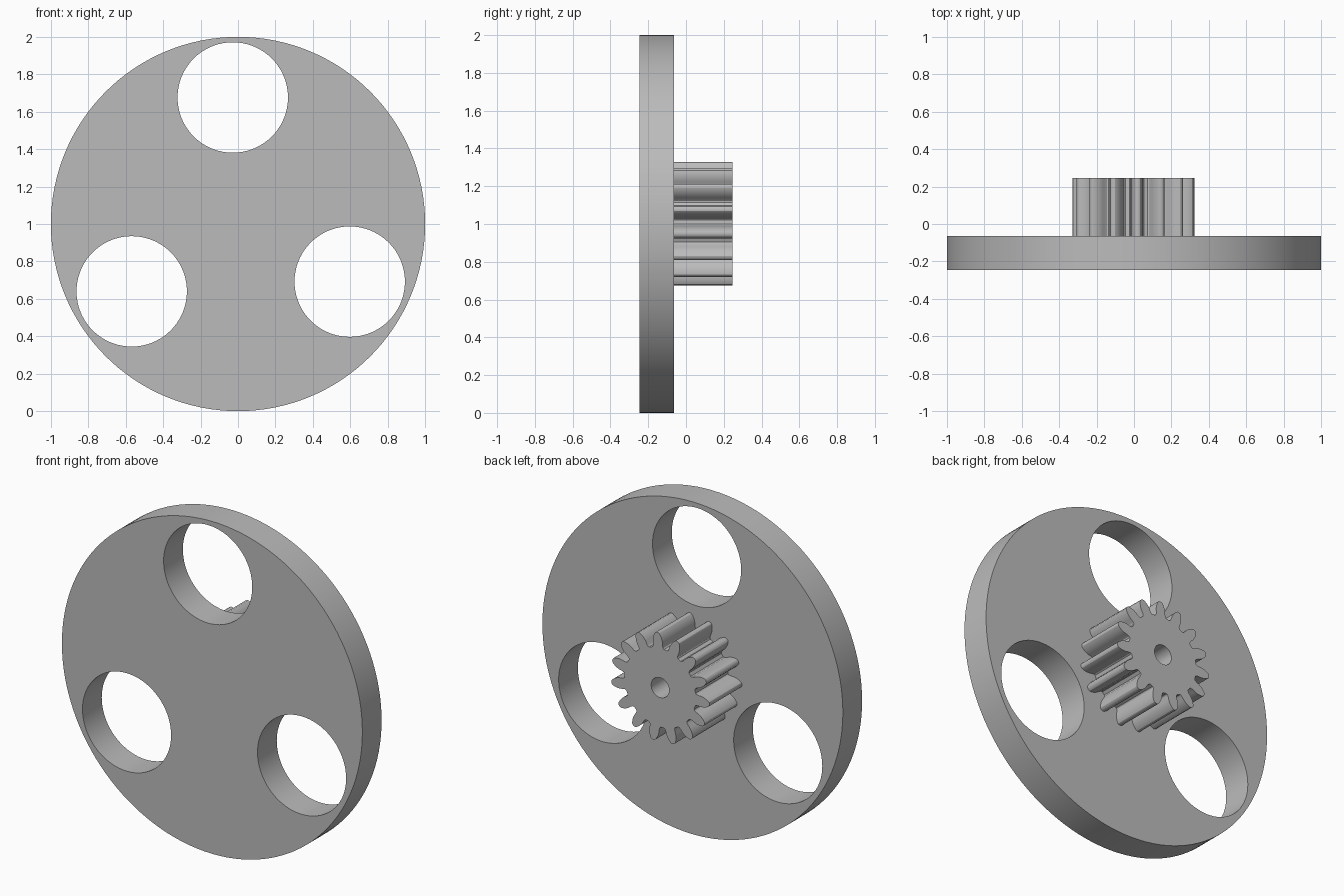
import bpy
import bmesh
from math import sin, cos, pi, radians

cube = bpy.data.objects.get("Cube")
if cube:
    bpy.data.objects.remove(cube, do_unlink=True)

AXIS_Z = 1.0
DISC_FRONT, DISC_BACK, GEAR_BACK = -0.246, -0.063, 0.246

grey = bpy.data.materials.new("plain grey")
grey.use_nodes = True
colour = (0.5, 0.5, 0.5, 1)
grey.diffuse_color = colour
grey.node_tree.nodes["Principled BSDF"].inputs["Base Color"].default_value = colour


def circle(x, z, radius, sides):
    return [(x + radius * cos(2 * pi * i / sides), z + radius * sin(2 * pi * i / sides))
            for i in range(sides)]


def plate(name, outlines, y_front, y_back):
    """Extrude filled outlines (first is the rim, the rest are holes) along y."""
    curve = bpy.data.curves.new(name + "_outline", "CURVE")
    curve.dimensions = "2D"
    curve.fill_mode = "BOTH"
    curve.extrude = (y_back - y_front) / 2
    for outline in outlines:
        spline = curve.splines.new("POLY")
        spline.points.add(len(outline) - 1)
        for point, (x, z) in zip(spline.points, outline):
            point.co = (x, z, 0, 1)
        spline.use_cyclic_u = True
    helper = bpy.data.objects.new(name + "_helper", curve)
    bpy.context.collection.objects.link(helper)
    bpy.context.view_layer.update()
    mesh = bpy.data.meshes.new_from_object(
        helper.evaluated_get(bpy.context.evaluated_depsgraph_get()))
    bpy.data.objects.remove(helper, do_unlink=True)
    bpy.data.curves.remove(curve)

    # Weld caps to walls and stand the plate upright
    bm = bmesh.new()
    bm.from_mesh(mesh)
    bmesh.ops.remove_doubles(bm, verts=bm.verts, dist=0.00005)
    for v in bm.verts:
        x, z, depth = v.co
        v.co = (x, (y_front + y_back) / 2 - depth, z + AXIS_Z)
    bmesh.ops.recalc_face_normals(bm, faces=bm.faces)
    bm.to_mesh(mesh)
    bm.free()

    mesh.name = name
    mesh.materials.clear()
    mesh.materials.append(grey)
    obj = bpy.data.objects.new(name, mesh)
    bpy.context.collection.objects.link(obj)
    bpy.ops.object.select_all(action="DESELECT")
    obj.select_set(True)
    bpy.context.view_layer.objects.active = obj
    bpy.ops.object.shade_smooth_by_angle(angle=radians(30))
    return obj


# Disc with three round openings
openings = [(-0.028, 0.676), (-0.568, -0.36), (0.597, -0.308)]
plate("disc", [circle(0, 0, 1, 128)] + [circle(x, z, 0.295, 72) for x, z in openings],
      DISC_FRONT, DISC_BACK)

# Pinion: one tooth flank as (radius, half angle in degrees), mirrored and repeated
TEETH = 15
FIRST_TOOTH = 86.5
flank = [(0.237, 9.5), (0.242, 8.0), (0.255, 7.1), (0.272, 6.8), (0.289, 6.0),
         (0.305, 4.7), (0.318, 3.3), (0.325, 2.3), (0.328, 1.0)]
tooth = [(r, -a) for r, a in flank] + [(r, a) for r, a in reversed(flank)]
rim = []
for i in range(TEETH):
    middle = FIRST_TOOTH + i * 360 / TEETH
    rim += [(r * cos(radians(middle + a)), r * sin(radians(middle + a))) for r, a in tooth]
plate("pinion_gear", [rim, circle(0, 0, 0.06, 40)], DISC_BACK, GEAR_BACK)
